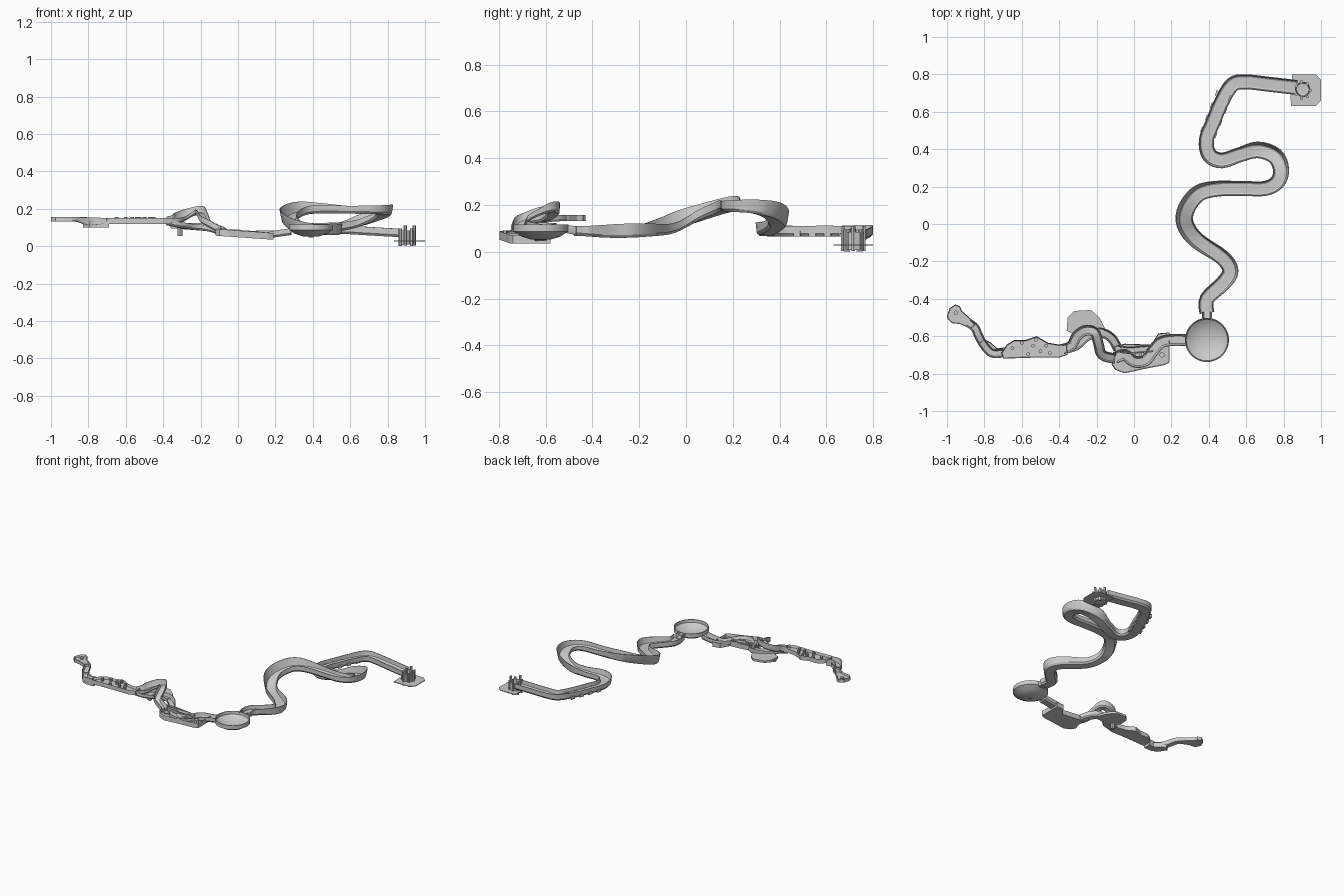
import bpy, bmesh, math
from mathutils import Vector


def finish(bm, name, smooth=False):
    bmesh.ops.recalc_face_normals(bm, faces=bm.faces[:])
    me = bpy.data.meshes.new(name)
    bm.to_mesh(me)
    bm.free()
    ob = bpy.data.objects.new(name, me)
    bpy.context.collection.objects.link(ob)
    if smooth:
        bpy.ops.object.select_all(action='DESELECT')
        ob.select_set(True)
        bpy.context.view_layer.objects.active = ob
        bpy.ops.object.shade_smooth_by_angle(angle=math.radians(30))
    return ob


def spline(pts, steps):
    """Catmull-Rom sampling of tuples of any length."""
    out = []
    for i in range(len(pts) - 1):
        a, b, c, d = (pts[max(0, min(len(pts) - 1, i + k))] for k in (-1, 0, 1, 2))
        for s in range(steps):
            t = s / steps
            out.append([0.5 * (2*q + (r-p)*t + (2*p-5*q+4*r-u)*t*t + (3*q-p-3*r+u)*t**3)
                        for p, q, r, u in zip(a, b, c, d)])
    return out + [list(pts[-1])]


def track(name, pts, w=0.036, t=0.004, floor=0.012, steps=4):
    """U-shaped channel along (x, y, bottom z, left wall, right wall); high walls lean outwards."""
    path = spline(pts, steps)
    bm = bmesh.new()
    rings = []
    for i, (x, y, z, hl, hr) in enumerate(path):
        a, b = path[max(0, i-1)], path[min(len(path)-1, i+1)]
        side = Vector((b[1]-a[1], a[0]-b[0], 0)).normalized()
        wl, wr = (w + max(0, h-.045)*.45 for h in (hl, hr))
        sec = [(-w*.75, 0), (w*.75, 0), (w, floor), (wr, hr), (wr-t, hr), (w-2*t, floor+.005),
               (w*.6, floor), (-w*.6, floor), (-w+2*t, floor+.005), (-wl+t, hl), (-wl, hl), (-w, floor)]
        rings.append([bm.verts.new(Vector((x, y, z+v)) + side*u) for u, v in sec])
    n = len(rings[0])
    for r, q in zip(rings, rings[1:]):
        for k in range(n):
            bm.faces.new((r[k], r[(k+1) % n], q[(k+1) % n], q[k]))
    bm.faces.new(rings[0])
    bm.faces.new(rings[-1][::-1])
    return finish(bm, name, True)


def tray(name, outline, z0, z1, rim=0, depth=0, slope=0):
    """Extruded outline, optionally with a raised rim, tilted along x."""
    bm = bmesh.new()
    low = [bm.verts.new((x, y, z0)) for x, y in outline]
    high = [bm.verts.new((x, y, z1)) for x, y in outline]
    n = len(low)
    bm.faces.new(low[::-1])
    top = bm.faces.new(high)
    for k in range(n):
        bm.faces.new((low[k], low[(k+1) % n], high[(k+1) % n], high[k]))
    bmesh.ops.recalc_face_normals(bm, faces=bm.faces[:])
    if rim:
        bmesh.ops.inset_region(bm, faces=[top], thickness=rim)
        for v in top.verts:
            v.co.z -= depth
    x0 = outline[0][0]
    for v in bm.verts:
        v.co.z += slope * (v.co.x - x0)
    return finish(bm, name)


def lathe(name, prof, loc, n=48):
    bm = bmesh.new()
    vs = [bm.verts.new((r, 0, z)) for r, z in prof]
    es = [bm.edges.new(p) for p in zip(vs, vs[1:])]
    bmesh.ops.spin(bm, geom=vs + es, axis=(0, 0, 1), cent=(0, 0, 0), angle=2*math.pi, steps=n)
    bmesh.ops.remove_doubles(bm, verts=bm.verts[:], dist=1e-4)
    bmesh.ops.translate(bm, verts=bm.verts[:], vec=loc)
    return finish(bm, name, True)


def post(name, x, y, z0, z1, r, n=8):
    return lathe(name, [(0, z0), (r, z0), (r, z1), (0, z1)], (x, y, 0), n)


# Long main channel from the bowl to the finish
H = 0.045
track("main_channel", [
    (.39, -.475, .068, .042, .042), (.39, -.40, .065, H, H), (.475, -.315, .06, H, .055),
    (.512, -.25, .06, H, .06), (.47, -.18, .065, H, .055), (.34, -.085, .076, .065, H),
    (.28, 0, .108, .075, H), (.287, .08, .14, .075, H), (.35, .16, .168, .07, H),
    (.45, .187, .175, .055, H), (.58, .19, .174, .042, .042), (.70, .19, .172, .04, H),
    (.765, .225, .17, .035, .05), (.783, .29, .163, .035, .06), (.75, .36, .142, .035, .07),
    (.66, .392, .108, .04, .065), (.565, .37, .085, H, H), (.47, .342, .07, .055, H),
    (.405, .37, .066, .055, H), (.387, .45, .066, H, H), (.425, .55, .066, H, H),
    (.467, .65, .066, H, H), (.525, .743, .065, .05, H), (.595, .76, .064, H, H),
    (.73, .746, .056, H, H), (.87, .73, .048, H, H)], w=.04)

# Narrow neck into the bowl
track("bowl_neck", [(.39, -.47, .072, .036, .036), (.39, -.512, .08, .036, .036)], w=.027, steps=1)

# Shallow brackets under the walls of the last stretch
for i in range(4):
    x, y = .40 + .026*i, .49 + .065*i
    for s in (-1, 1):
        cx, cy = x + s*.035, y - s*.014
        tray("channel_bracket", [(cx-.011, cy-.012), (cx+.001, cy-.017),
                                 (cx+.011, cy+.012), (cx-.001, cy+.017)], .066, .088)

# Round bowl with a drain boss
lathe("bowl", [(0, .05), (.045, .053), (.085, .066), (.106, .08), (.118, .086), (.118, .116),
               (.113, .116), (.111, .095), (.09, .08), (.05, .066), (0, .06)], (.39, -.62, 0))
lathe("bowl_drain", [(0, .045), (.013, .045), (.013, .064), (0, .064)], (.39, -.62, 0), 4)

# Finish: thin base plate, cup and posts
tray("finish_plate", [(.84, .63), (.97, .63), (1, .66), (1, .77), (.97, .80), (.845, .80),
                      (.845, .72), (.835, .71)], .026, .031)
lathe("finish_cup", [(0, .008), (.042, .008), (.042, .085), (.037, .085), (.034, .035), (0, .03)],
      (.902, .72, 0), 10)
for k in range(7):
    a = math.radians(-150 + 50*k)
    post("finish_post", .902 + .04*math.cos(a), .715 + .045*math.sin(a), .003*(k % 2), .11 if k % 2 else .095, .009, 6)

# Start pad and narrow lead-in
tray("start_pad", [(-1, -.49), (-.985, -.45), (-.955, -.43), (-.93, -.44), (-.92, -.465), (-.88, -.50),
                   (-.85, -.54), (-.875, -.56), (-.93, -.535), (-.975, -.53), (-.995, -.51)],
     .132, .156, .004, .014)
post("start_knob", -.952, -.475, .14, .154, .012, 10)
track("lead_in", [(-.885, -.528, .132, .024, .024), (-.85, -.555, .13, .026, .026),
                  (-.83, -.60, .125, .03, .03), (-.80, -.65, .112, .035, .04),
                  (-.76, -.69, .108, .04, .045), (-.70, -.69, .115, .035, .035)], w=.024, floor=.009)
tray("lead_in_shelf", [(-.83, -.64), (-.80, -.615), (-.765, -.635), (-.73, -.665), (-.69, -.66), (-.69, -.715),
                       (-.75, -.715), (-.79, -.70)], .10, .135, .004, .02)

# Peg board
tray("peg_board", [(-.71, -.69), (-.68, -.645), (-.64, -.62), (-.58, -.62), (-.52, -.60), (-.46, -.635),
                   (-.40, -.645), (-.36, -.635), (-.355, -.70), (-.40, -.715), (-.55, -.715), (-.70, -.72)],
     .118, .15, .005, .018)
for x, y in ((-.65, -.665), (-.60, -.635), (-.565, -.695), (-.54, -.65), (-.525, -.62),
             (-.50, -.68), (-.47, -.65), (-.45, -.69)):
    post("board_peg", x, y, .122, .156, .01, 10)

# Low side plate with hanging legs
tray("side_plate", [(-.36, -.57), (-.355, -.50), (-.32, -.465), (-.23, -.46), (-.185, -.50), (-.155, -.56),
                    (-.19, -.60), (-.24, -.585), (-.29, -.61)], .096, .112, slope=-.08)
post("plate_leg", -.31, -.595, .055, .10, .014, 8)

# Banked upper loop and the lower bypass
track("upper_loop", [(-.37, -.67, .118, .04, .03), (-.33, -.645, .122, .045, .03), (-.305, -.60, .132, .05, .025),
                     (-.26, -.57, .152, .05, .025), (-.21, -.58, .17, .045, .025), (-.19, -.64, .15, .03, .035),
                     (-.17, -.70, .115, .03, .04), (-.10, -.72, .07, .04, .04)], w=.028, floor=.009)
track("lower_bypass", [(-.38, -.67, .112, .03, .03), (-.31, -.65, .098, .03, .03), (-.25, -.60, .088, .035, .03),
                       (-.18, -.58, .083, .04, .03), (-.12, -.61, .072, .04, .03),
                       (-.085, -.67, .06, .035, .03)], w=.026, floor=.009)

# Wide winding section: tilted basin, channels and low knobs
tray("winding_basin", [(-.12, -.75), (-.10, -.70), (-.105, -.655), (-.05, -.64), (.09, -.645), (.13, -.585),
                       (.19, -.58), (.19, -.74), (.16, -.755), (.08, -.77), (-.05, -.798), (-.10, -.78)],
     .056, .092, .004, .024, slope=-.07)
track("winding_channel", [(-.10, -.715, .064, .035, .035), (-.05, -.70, .058, .03, .03), (.0, -.735, .054, .03, .035),
                          (.06, -.73, .05, .035, .03), (.10, -.68, .046, .035, .03), (.14, -.635, .044, .04, .03),
                          (.20, -.62, .048, .036, .036), (.285, -.62, .06, .036, .036)], w=.032, floor=.01)
track("side_channel", [(-.09, -.665, .062, .03, .03), (-.03, -.675, .056, .03, .03), (.04, -.67, .052, .03, .03),
                       (.10, -.665, .047, .03, .03)], w=.02, floor=.009)
for x, y in ((.02, -.695), (.05, -.70), (.15, -.70)):
    post("basin_knob", x, y, .045, .072, .014, 12)
